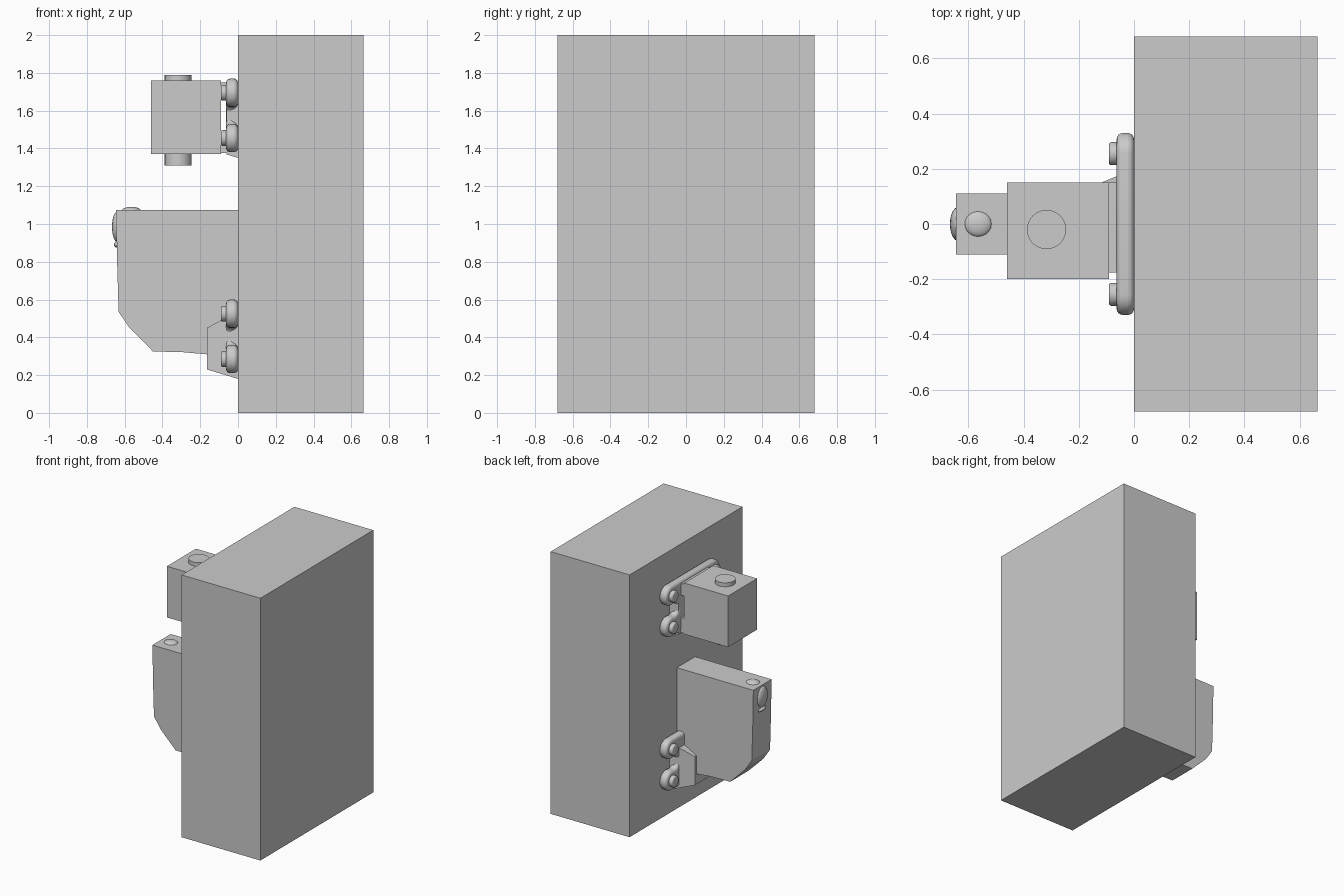
import bpy, bmesh, math
from mathutils import Matrix

old = bpy.data.objects.get("Cube")
if old:
    bpy.data.objects.remove(old, do_unlink=True)

grey = bpy.data.materials.new("plain grey")
grey.use_nodes = True
colour = (0.6, 0.6, 0.6, 1)
grey.diffuse_color = colour
grey.node_tree.nodes["Principled BSDF"].inputs["Base Color"].default_value = colour


def finish(name, bm, smooth=False, bevel=0, segments=3):
    bmesh.ops.recalc_face_normals(bm, faces=bm.faces)
    mesh = bpy.data.meshes.new(name)
    bm.to_mesh(mesh)
    bm.free()
    mesh.materials.append(grey)
    obj = bpy.data.objects.new(name, mesh)
    bpy.context.collection.objects.link(obj)
    if bevel:
        mod = obj.modifiers.new("rounded edges", 'BEVEL')
        mod.width, mod.segments = bevel, segments
        mod.limit_method, mod.angle_limit = 'ANGLE', math.radians(50)
    if smooth:
        bpy.ops.object.select_all(action='DESELECT')
        obj.select_set(True)
        bpy.context.view_layer.objects.active = obj
        bpy.ops.object.shade_smooth_by_angle(angle=math.radians(40))
    return obj


def box(name, x, y, z):
    bm = bmesh.new()
    lo, hi = (x[0], y[0], z[0]), (x[1], y[1], z[1])
    size = [b - a for a, b in zip(lo, hi)]
    mid = [(a + b) / 2 for a, b in zip(lo, hi)]
    bmesh.ops.create_cube(bm, size=1, matrix=Matrix.Translation(mid) @ Matrix.Diagonal((*size, 1)))
    return finish(name, bm)


def extrude(name, points, direction, **style):
    bm = bmesh.new()
    face = bm.faces.new([bm.verts.new(p) for p in points])
    new = bmesh.ops.extrude_face_region(bm, geom=[face])["geom"]
    bmesh.ops.translate(bm, verts=[v for v in new if isinstance(v, bmesh.types.BMVert)], vec=direction)
    return finish(name, bm, **style)


def cylinder(name, centre, radius, depth, axis='Z', bevel=0):
    bm = bmesh.new()
    turn = Matrix.Rotation(math.pi / 2, 4, 'Y') if axis == 'X' else Matrix()
    bmesh.ops.create_cone(bm, cap_ends=True, segments=32, radius1=radius, radius2=radius,
                          depth=depth, matrix=Matrix.Translation(centre) @ turn)
    return finish(name, bm, smooth=True, bevel=bevel)


def dome(name, centre, radii):
    bm = bmesh.new()
    bmesh.ops.create_uvsphere(bm, u_segments=20, v_segments=12, radius=1,
                              matrix=Matrix.Translation(centre) @ Matrix.Diagonal((*radii, 1)))
    return finish(name, bm, smooth=True)


def arc(cy, cz, radius, start, end, steps):
    angles = [math.radians(start + (end - start) * i / steps) for i in range(steps + 1)]
    return [(cy + radius * math.cos(a), cz + radius * math.sin(a)) for a in angles]


def bracket(name, z, depth):
    # Flange with four round lugs and a waist on each side
    half = arc(0.255, 0.12, 0.075, 90, -104.5, 14)
    half += arc(0.224, 0, 0.049, 75.5, 284.5, 10)[1:-1]
    half += arc(0.255, -0.12, 0.075, 104.5, -90, 14)
    outline = half + [(-y, dz) for y, dz in reversed(half)]
    extrude(name + "_flange", [(0, y, z + dz) for y, dz in outline], (-0.063, 0, 0),
            smooth=True, bevel=0.022, segments=4)
    # Tapered boss rising from the flange
    t = depth / 0.165
    rings = [(0, 0.2, -0.225, 0.133),
             (-depth, 0.2 - 0.07 * t, -0.225 + 0.05 * t, 0.133 - 0.088 * t)]
    bm = bmesh.new()
    loops = [[bm.verts.new((x, y, z + dz)) for y, dz in ((-w, lo), (w, lo), (w, hi), (-w, hi))]
             for x, w, lo, hi in rings]
    for loop in loops:
        bm.faces.new(loop)
    for i in range(4):
        j = (i + 1) % 4
        bm.faces.new((loops[0][i], loops[0][j], loops[1][j], loops[1][i]))
    finish(name + "_boss", bm)
    # Bolt heads
    for sy in (-1, 1):
        for sz in (-1, 1):
            cylinder(name + "_bolt", (-0.065, sy * 0.255, z + sz * 0.12), 0.042, 0.052, 'X', 0.01)


# Main slab
box("main_block", (0, 0.665), (-0.68, 0.68), (0, 2))

# Mounting brackets
bracket("upper_bracket", 1.575, 0.06)
bracket("lower_bracket", 0.405, 0.165)

# Upper block with its two tabs and through pin
box("upper_block", (-0.46, -0.09), (-0.2, 0.15), (1.37, 1.76))
box("upper_block_top_tab", (-0.09, -0.05), (-0.175, 0.15), (1.66, 1.75))
box("upper_block_bottom_tab", (-0.09, -0.05), (-0.175, 0.15), (1.375, 1.49))
cylinder("upper_pin", (-0.317, -0.02, 1.55), 0.071, 0.48)

# Lower housing with a rounded lower corner
profile = [(0, 1.075), (-0.645, 1.075), (-0.64, 0.8), (-0.632, 0.535), (-0.575, 0.45),
           (-0.45, 0.325), (-0.3, 0.322), (-0.165, 0.31), (0, 0.31)]
extrude("lower_housing", [(x, -0.11, z) for x, z in profile], (0, 0.22, 0))

# Buttons and slot on the housing
dome("front_button", (-0.64, 0, 0.985), (0.027, 0.06, 0.08))
dome("top_button", (-0.565, 0, 1.07), (0.05, 0.047, 0.021))
dome("front_slot", (-0.64, 0, 0.89), (0.017, 0.045, 0.015))
